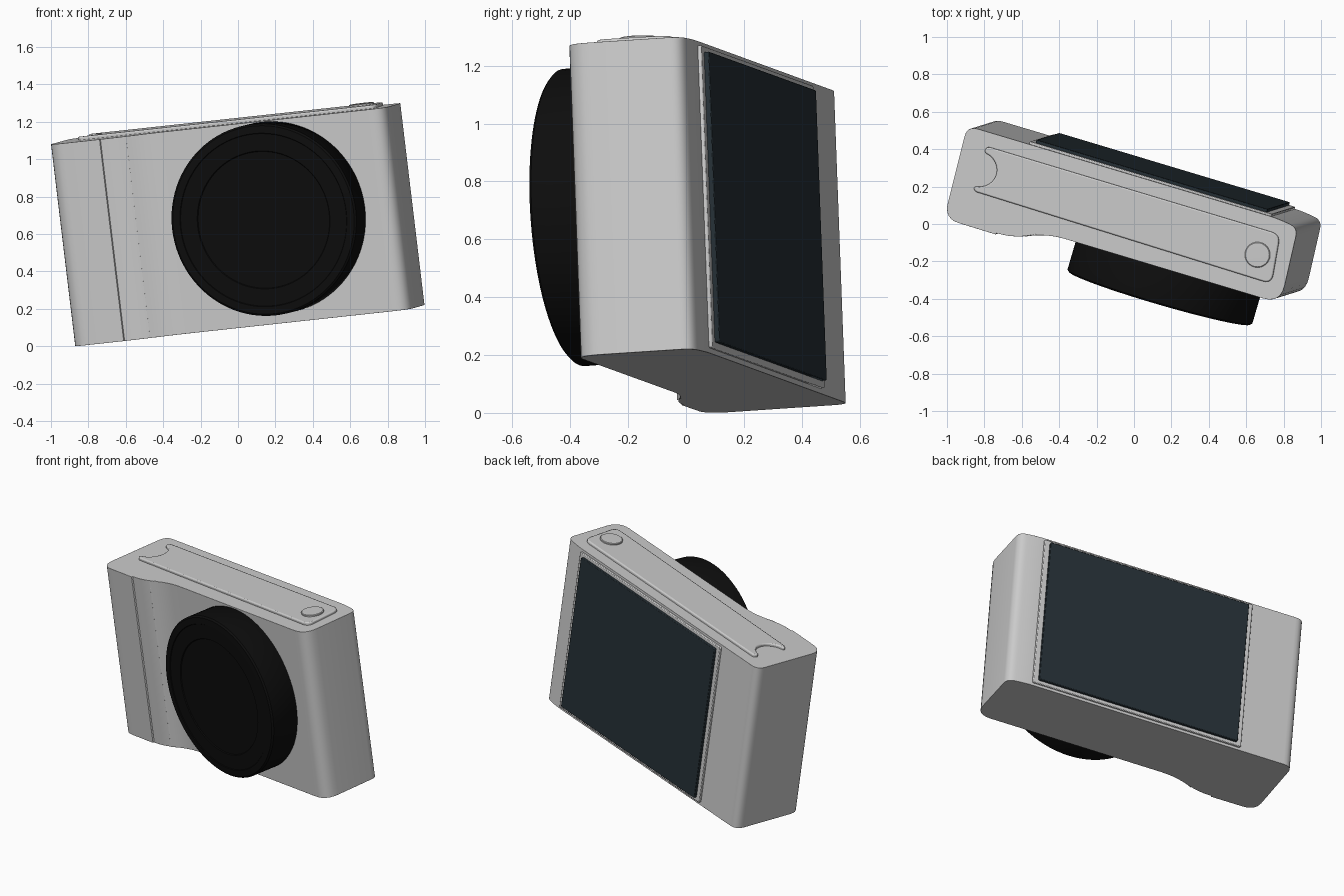
import bpy, bmesh, math
from mathutils import Matrix, Vector

if "Cube" in bpy.data.objects:
    bpy.data.objects.remove(bpy.data.objects["Cube"])

# Camera axes in world space: length, depth (towards back), up
up = Vector((-0.119, -0.037, 0.992)).normalized()
along = Vector((0.952, -0.286, 0.104))
along = (along - up * along.dot(up)).normalized()
TILT = Matrix((along, up.cross(along), up)).transposed().to_4x4()


def material(name, rgb):
    m = bpy.data.materials.new(name)
    m.diffuse_color = (*rgb, 1)
    m.use_nodes = True
    m.node_tree.nodes["Principled BSDF"].inputs["Base Color"].default_value = m.diffuse_color
    return m


BLACK = material("black", (0.004, 0.004, 0.004))
GLASS = material("glass", (0.018, 0.028, 0.035))


def finish(name, bm, mat=None, bevel=0.0, angle=35):
    bmesh.ops.recalc_face_normals(bm, faces=bm.faces)
    me = bpy.data.meshes.new(name)
    bm.to_mesh(me)
    bm.free()
    ob = bpy.data.objects.new(name, me)
    bpy.context.collection.objects.link(ob)
    ob.matrix_world = TILT
    if mat:
        me.materials.append(mat)
    if bevel:
        b = ob.modifiers.new("bevel", 'BEVEL')
        b.width, b.segments, b.limit_method = bevel, 2, 'ANGLE'
        b.angle_limit = math.radians(50)
    bpy.ops.object.select_all(action='DESELECT')
    ob.select_set(True)
    bpy.context.view_layer.objects.active = ob
    bpy.ops.object.shade_smooth_by_angle(angle=math.radians(angle))
    return ob


def rounded(corners, steps=6):
    """Corners are (x, y, radius trim); each is replaced by a quadratic arc."""
    out, n = [], len(corners)
    for i, (x, y, r) in enumerate(corners):
        p = Vector((x, y))
        if not r:
            out.append(p)
            continue
        a = p + (Vector(corners[i - 1][:2]) - p).normalized() * r
        c = p + (Vector(corners[(i + 1) % n][:2]) - p).normalized() * r
        for k in range(steps + 1):
            t = k / steps
            out.append(a * (1 - t) ** 2 + p * 2 * t * (1 - t) + c * t * t)
    return out


def prism(name, outline, lo, hi, plane='XY', **kw):
    bm = bmesh.new()
    put = (lambda p, h: (p.x, p.y, h)) if plane == 'XY' else (lambda p, h: (p.x, h, p.y))
    face = bm.faces.new([bm.verts.new(put(p, lo)) for p in outline])
    new = bmesh.ops.extrude_face_region(bm, geom=[face])["geom"]
    move = (0, 0, hi - lo) if plane == 'XY' else (0, hi - lo, 0)
    bmesh.ops.translate(bm, vec=move, verts=[v for v in new if isinstance(v, bmesh.types.BMVert)])
    return finish(name, bm, **kw)


def lathe(name, profile, centre, axis, mat=None, steps=64):
    """Revolve (radius, height) profile about a local axis."""
    bm = bmesh.new()
    vs = [bm.verts.new((r, 0, h)) for r, h in profile]
    es = [bm.edges.new(e) for e in zip(vs, vs[1:])]
    bmesh.ops.spin(bm, geom=vs + es, cent=(0, 0, 0), axis=(0, 0, 1),
                   angle=math.tau, steps=steps, use_duplicate=False)
    bmesh.ops.remove_doubles(bm, verts=bm.verts, dist=1e-5)
    rot = Vector((0, 0, 1)).rotation_difference(Vector(axis)).to_matrix().to_4x4()
    bm.transform(Matrix.Translation(centre) @ rot)
    return finish(name, bm, mat)


# Body with hand grip bulging at the front left
body = rounded([
    (-0.865, -0.182, 0.085), (-0.575, -0.184, 0), (-0.572, -0.176, 0),
    (-0.46, -0.172, 0.09), (-0.33, -0.10, 0.12), (1.0, -0.10, 0.10),
    (0.975, 0.315, 0.045), (0.86, 0.333, 0.06), (-0.885, 0.330, 0.06)])
prism("camera_body", body, 0.10, 1.187, bevel=0.008)

# Raised top plate with a round notch between two horns
notch = [Vector((-0.765 + 0.105 * math.cos(t), 0.125 + 0.095 * math.sin(t)))
         for t in [math.radians(80 - 160 * k / 12) for k in range(13)]]
plate = rounded([(-0.755, 0.005, 0.025), (0.925, -0.012, 0.05),
                 (0.895, 0.255, 0.05), (-0.755, 0.255, 0.025)])
prism("top_plate", plate + notch, 1.18, 1.205, bevel=0.008)

# Shutter button
lathe("shutter_button", [(0, 0), (0.068, 0), (0.068, 0.012), (0.064, 0.015), (0, 0.016)],
      (0.81, 0.117, 1.2), (0, 0, 1), steps=40)

# Lens barrel with stepped front rings
lathe("lens", [(0, 0), (0.505, 0), (0.515, 0.02), (0.515, 0.195), (0.505, 0.204),
               (0.465, 0.206), (0.462, 0.202), (0.37, 0.202), (0.366, 0.197), (0, 0.197)],
      (0.313, -0.09, 0.668), (0, -1, 0), BLACK, 96)


# Rear screen and its surround
def rect(x0, x1, z0, z1):
    return rounded([(x0, z0, 0.008), (x1, z0, 0.008), (x1, z1, 0.008), (x0, z1, 0.008)], 2)


prism("screen_frame", rect(-0.54, 0.82, 0.118, 1.172), 0.31, 0.345, 'XZ', bevel=0.004)
prism("screen", rect(-0.51, 0.787, 0.14, 1.152), 0.32, 0.362, 'XZ', mat=GLASS, bevel=0.003)
